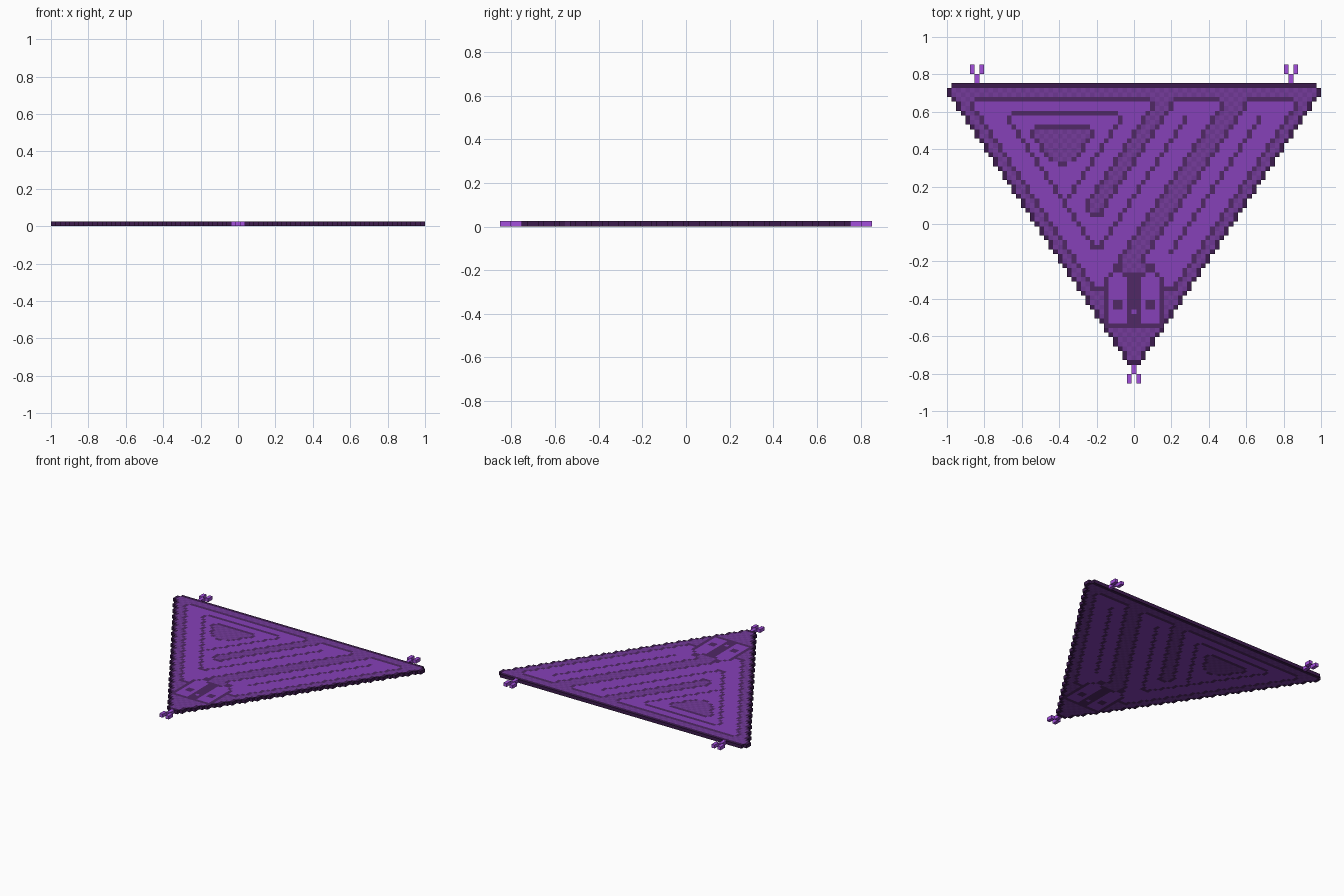
import bpy, bmesh

if "Cube" in bpy.data.objects:
    bpy.data.objects.remove(bpy.data.objects["Cube"])

P = 2 / 81            # pixel size: 81 columns wide, 61 rows plus tassels
ROWS = 61
TOP = ROWS * P / 2

COLORS = {
    "outer_edge":   (0.045, 0.011, 0.075),
    "pattern_line": (0.080, 0.021, 0.130),
    "weave_dark":   (0.155, 0.038, 0.290),
    "weave_light":  (0.180, 0.046, 0.335),
    "coil_band":    (0.240, 0.052, 0.480),
    "tassels":      (0.370, 0.080, 0.720),
}


def rnd(v):
    return int(v + 1000.5) - 1000


def half(r):
    """Half width of the cloth in row r (2:3 staircase)."""
    return 39 if r == 0 else rnd(40 - (r - 1.5) * 2 / 3)


def down_left(k0, r0, r):
    """Staircase line running down and left from column k0 at row r0."""
    return rnd(k0 - (r - r0 - 0.5) * 2 / 3)


grid = {}


def fill(ks, rs, part):
    for r in rs:
        for k in ks:
            grid[k, r] = part


def weave(k, r):
    grid[k, r] = "weave_dark" if (k + r) % 2 else "weave_light"


LINE, BAND = "pattern_line", "coil_band"

# Cloth: outline, woven ground and plain coil bands
for r in range(ROWS):
    w = half(r)
    for k in range(-w, w + 1):
        weave(k, r)
        if abs(k) == w or r in (0, ROWS - 1):
            grid[k, r] = "outer_edge"
        elif 4 <= r <= 44 and abs(k) < w - 3:
            grid[k, r] = BAND

# Top row of the coil, interrupted by two woven channels
for a, b in ((-34, 3), (9, 18), (25, 34)):
    fill(range(a, b + 1), [3], LINE)

# Border lines parallel to the outer edge
for r in range(4, 45):
    for s in (-1, 1):
        grid[s * (half(r) - 3), r] = LINE
for s in (-1, 1):
    fill([s * k for k in (7, 8, 9)], [44], LINE)

# Short woven channel with a closed end
for r in range(4, 28):
    a, b = max(down_left(4, 4, r), -10), down_left(8, 4, r)
    for k in range(a + 1, b):
        weave(k, r)
    grid[a, r] = grid[b, r] = LINE
fill(range(-9, -6), [28], LINE)

# Long woven channel running to the head
for r in range(4, 40):
    a, b = down_left(19, 4, r), down_left(24, 4, r)
    for k in range(a + 1, b):
        weave(k, r)
    if r < 39:
        grid[a, r] = LINE
    grid[b, r] = LINE

# Centre seams of the bands
fill(range(-26, -3), [6], LINE)
for r in range(7, 35):
    grid[-(half(r) - 9), r] = LINE
    grid[down_left(11, 7, r), r] = LINE
    if r < 25:
        grid[down_left(-3, 7, r), r] = LINE
fill(range(-9, -6), [35], LINE)
for r in range(7, 37):
    grid[down_left(27, 7, r), r] = LINE

# Woven core triangle of the coil
fill(range(-21, -9), [9], LINE)
for r in range(10, 17):
    a, b = -(half(r) - 12), down_left(-9, 10, r)
    for k in range(a + 1, b):
        weave(k, r)
    grid[a, r] = grid[b, r] = LINE
fill(range(-16, -14), [17], LINE)

# Head: woven crown, two cheeks, dark centre bar, eyes and a light nose
for r in (39, 40):
    for k in range(-3, 4):
        weave(k, r)
for s in (-1, 1):
    fill([s * k for k in range(2, 6)], range(42, 52), BAND)
    fill([s * 6], range(42, 53), LINE)
    fill([s * 5], [41], LINE)
    fill([s * 4, s * 3], [39, 40], LINE)
    fill([s * 4, s * 3, s * 2], [41], BAND)
    fill([s * 3, s * 4], [47, 48], LINE)
fill(range(-2, 3), [41], LINE)
fill(range(-1, 2), range(42, 52), LINE)
fill(range(-6, 7), [52], LINE)
grid[0, 49] = BAND

# Forked tassels at the three corners
for k, d, r in ((-34, -1, -1), (34, -1, -1), (0, 1, 61)):
    fill([k], [r, r + d], "tassels")
    fill([k - 1, k + 1], [r + 2 * d, r + 3 * d], "tassels")

# Turn each colour into one mesh of flat pixels with walls on open sides
for part, rgb in COLORS.items():
    bm = bmesh.new()
    for (k, r), p in grid.items():
        if p != part:
            continue
        x0, x1 = (k - 0.5) * P, (k + 0.5) * P
        y0, y1 = TOP - (r + 1) * P, TOP - r * P
        ring = [(x0, y0), (x1, y0), (x1, y1), (x0, y1)]
        lo = [bm.verts.new((x, y, 0)) for x, y in ring]
        hi = [bm.verts.new((x, y, P)) for x, y in ring]
        bm.faces.new(hi)
        bm.faces.new(lo[::-1])
        for i, (dk, dr) in enumerate(((0, 1), (1, 0), (0, -1), (-1, 0))):
            if (k + dk, r + dr) not in grid:
                j = (i + 1) % 4
                bm.faces.new((lo[i], lo[j], hi[j], hi[i]))
    bmesh.ops.remove_doubles(bm, verts=bm.verts, dist=1e-5)
    me = bpy.data.meshes.new(part)
    bm.to_mesh(me)
    bm.free()
    mat = bpy.data.materials.new(part)
    mat.diffuse_color = (*rgb, 1)
    mat.use_nodes = True
    mat.node_tree.nodes["Principled BSDF"].inputs["Base Color"].default_value = mat.diffuse_color
    me.materials.append(mat)
    bpy.context.collection.objects.link(bpy.data.objects.new(part, me))
